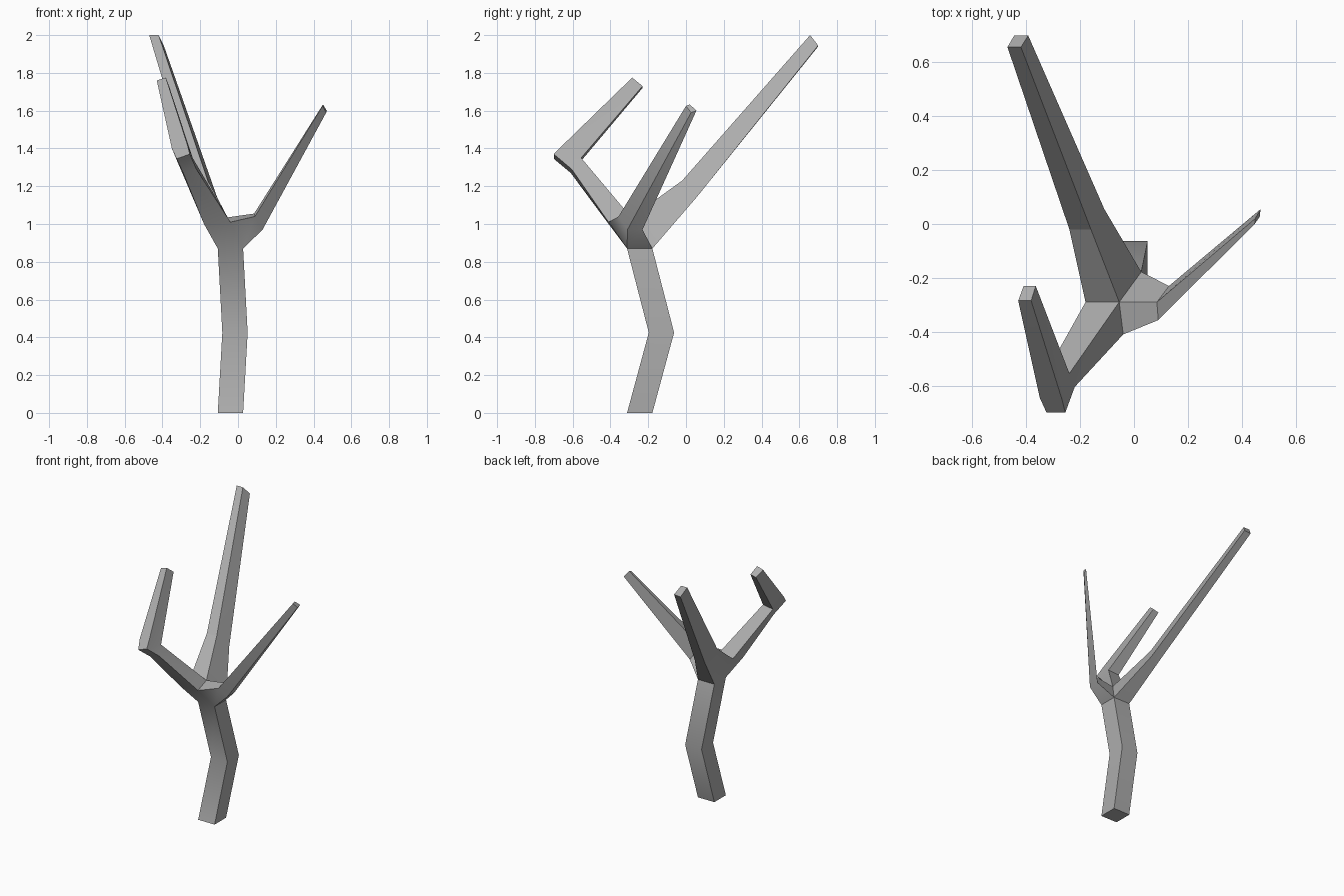
import bpy
import bmesh
from math import radians

cube = bpy.data.objects.get("Cube")
if cube:
    bpy.data.objects.remove(cube, do_unlink=True)

bark = bpy.data.materials.new("plain grey bark")
bark.use_nodes = True
grey = (0.42, 0.42, 0.42, 1.0)
bark.diffuse_color = grey
bark.node_tree.nodes["Principled BSDF"].inputs["Base Color"].default_value = grey

bm = bmesh.new()


def ring(*points):
    """Corner vertices of one cross-section."""
    return [bm.verts.new(p) for p in points]


def square(x, y, z, half=0.067):
    """Level square section: front left, front right, back right, back left."""
    return ring((x - half, y - half, z), (x + half, y - half, z),
                (x + half, y + half, z), (x - half, y + half, z))


def limb(*rings, cap=True):
    """Join matching sections with quads and close the far end."""
    for low, high in zip(rings, rings[1:]):
        for i in range(4):
            j = (i + 1) % 4
            bm.faces.new((low[i], low[j], high[j], high[i]))
    if cap:
        bm.faces.new(rings[-1])


# Bent trunk
base = square(-0.04, -0.245, 0)
bend = square(-0.016, -0.13, 0.425)
neck = square(-0.04, -0.245, 0.87)
bm.faces.new(base)
limb(base, bend, neck, cap=False)
fl, fr, br, bl = neck

# Fork: crotch edge shared by the branches, plus the roots of two of them
crotch, crotch_side = ring((-0.055, -0.29, 1.035), (-0.18, -0.29, 1.035))
front_r, front_l = ring((-0.04, -0.41, 1.01), (-0.18, -0.41, 1.0))
side_root = ring((0.09, -0.357, 1.04), (0.085, -0.29, 1.055),
                 (0.13, -0.23, 0.97), (0.13, -0.31, 0.97))
up_f, up_b, low_b, low_f = side_root
for face in ((fl, fr, front_r, front_l), (bl, fl, front_l, crotch_side),
             (fr, br, low_b, low_f), (fr, low_f, up_f, front_r),
             (crotch, front_r, up_f, up_b), (br, crotch, up_b, low_b)):
    bm.faces.new(face)

# Long back branch, with a crisp crease across the top of its bend
back_bend = ring((-0.24, -0.02, 1.23), (-0.16, -0.02, 1.23),
                 (-0.11, 0.055, 1.14), (-0.187, 0.05, 1.14))
limb([crotch_side, crotch, br, bl], back_bend,
     ring((-0.47, 0.657, 2.0), (-0.42, 0.657, 2.0),
          (-0.393, 0.7, 1.945), (-0.445, 0.7, 1.94)))
bm.edges.get(back_bend[:2]).smooth = False

# Thin left branch
limb(side_root,
     ring((0.448, 0.0, 1.625), (0.45, 0.02, 1.633),
          (0.47, 0.055, 1.6), (0.467, 0.027, 1.59)))

# Crooked front branch: lower arm, elbow block, then upper arm
elbow = ring((-0.325, -0.55, 1.34), (-0.24, -0.555, 1.35),
             (-0.22, -0.605, 1.29), (-0.29, -0.61, 1.27))
limb([crotch_side, crotch, front_r, front_l], elbow, cap=False)
in_l, in_r, low_r, low_l = elbow
up_l, up_r, end_r, end_l = ring((-0.35, -0.645, 1.4), (-0.268, -0.65, 1.42),
                                (-0.255, -0.7, 1.37), (-0.325, -0.7, 1.345))
for face in ((up_l, up_r, end_r, end_l), (low_l, low_r, end_r, end_l),
             (in_r, low_r, end_r, up_r), (in_l, low_l, end_l, up_l)):
    bm.faces.new(face)
limb([up_l, up_r, in_r, in_l],
     ring((-0.43, -0.285, 1.76), (-0.382, -0.285, 1.775),
          (-0.365, -0.23, 1.73), (-0.41, -0.23, 1.72)))

bmesh.ops.recalc_face_normals(bm, faces=bm.faces)
mesh = bpy.data.meshes.new("bare_tree")
bm.to_mesh(mesh)
bm.free()
mesh.materials.append(bark)
tree = bpy.data.objects.new("bare_tree", mesh)
bpy.context.collection.objects.link(tree)

# Soft gentle bends, crisp corners
bpy.ops.object.select_all(action="DESELECT")
tree.select_set(True)
bpy.context.view_layer.objects.active = tree
bpy.ops.object.shade_smooth_by_angle(angle=radians(30))
